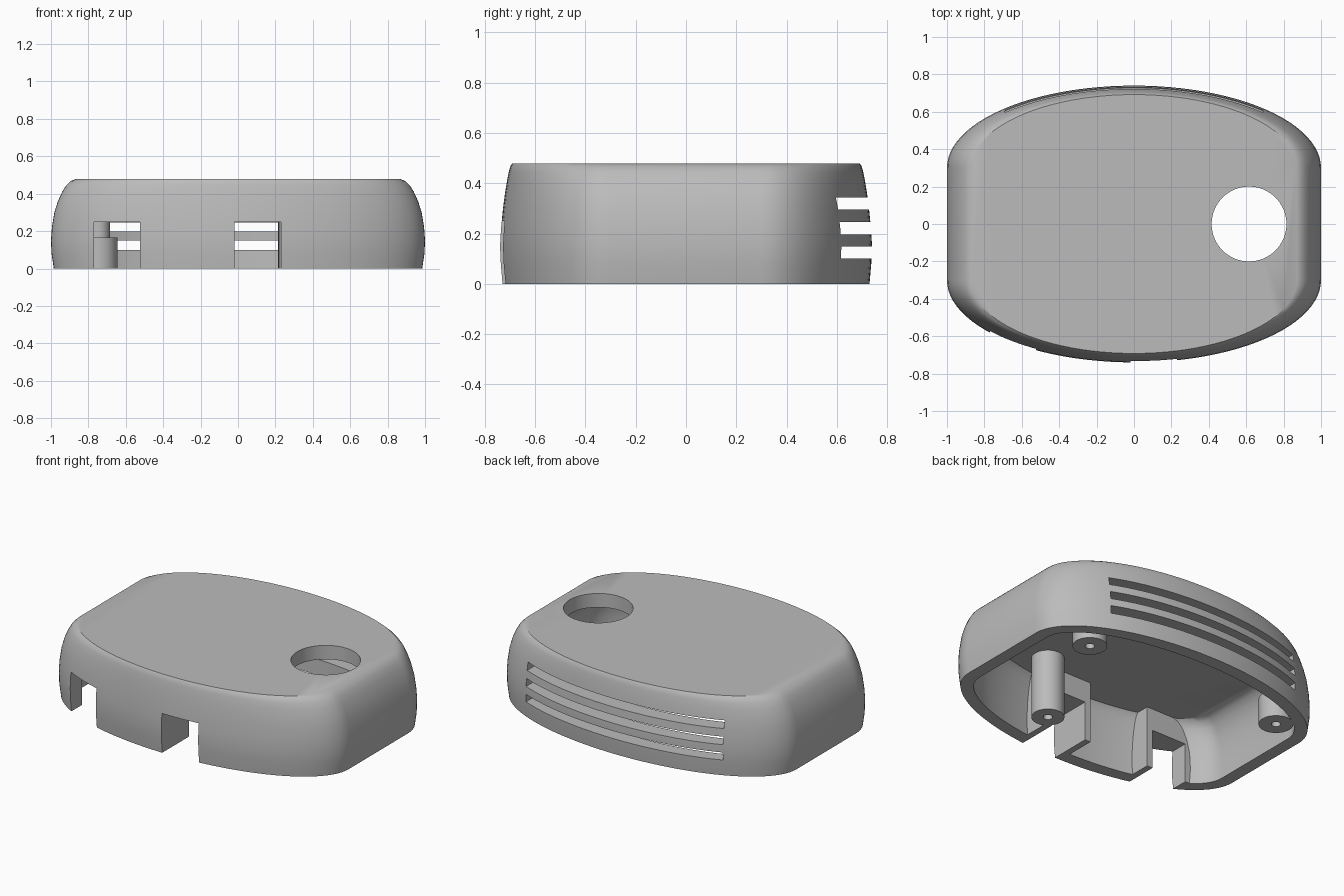
import bpy, bmesh, math

if "Cube" in bpy.data.objects:
    bpy.data.objects.remove(bpy.data.objects["Cube"], do_unlink=True)

grey = bpy.data.materials.new("plain grey plastic")
grey.use_nodes = True
grey.diffuse_color = (0.5, 0.5, 0.5, 1)
grey.node_tree.nodes["Principled BSDF"].inputs["Base Color"].default_value = (0.5, 0.5, 0.5, 1)


def finish(name, bm):
    bmesh.ops.recalc_face_normals(bm, faces=bm.faces)
    mesh = bpy.data.meshes.new(name)
    bm.to_mesh(mesh)
    bm.free()
    mesh.materials.append(grey)
    obj = bpy.data.objects.new(name, mesh)
    bpy.context.collection.objects.link(obj)
    return obj


def outline(half_x, flat_y, bulge, steps=48):
    """Straight sides joined by a half ellipse at the front and the back."""
    pts = []
    for side in (1, -1):
        for i in range(steps + 1):
            a = math.pi * i / steps
            pts.append((side * half_x * math.cos(a), side * (flat_y + bulge * math.sin(a))))
    return pts


def loft(name, half_x, flat_y, bulge, profile):
    """Stack outlines by (height, inset in x, inset in y) and cap both ends."""
    bm = bmesh.new()
    rings = []
    for z, dx, dy in profile:
        rings.append([bm.verts.new((x, y, z)) for x, y in outline(half_x - dx, flat_y, bulge - dy)])
    for low, high in zip(rings, rings[1:]):
        for i in range(len(low)):
            j = (i + 1) % len(low)
            bm.faces.new((low[i], low[j], high[j], high[i]))
    bm.faces.new(rings[0][::-1])
    bm.faces.new(rings[-1])
    return finish(name, bm)


def box(name, x0, x1, y0, y1, z0, z1):
    bm = bmesh.new()
    bmesh.ops.create_cube(bm, size=1)
    for v in bm.verts:
        v.co = ((x0 + x1) / 2 + v.co.x * (x1 - x0),
                (y0 + y1) / 2 + v.co.y * (y1 - y0),
                (z0 + z1) / 2 + v.co.z * (z1 - z0))
    return finish(name, bm)


def cylinder(name, x, y, radius, z0, z1, sides=40):
    bm = bmesh.new()
    bmesh.ops.create_cone(bm, cap_ends=True, segments=sides, radius1=radius,
                          radius2=radius, depth=z1 - z0)
    bmesh.ops.translate(bm, verts=bm.verts, vec=(x, y, (z0 + z1) / 2))
    return finish(name, bm)


def cut(target, cutter):
    """Subtract the cutter, then discard it."""
    mod = target.modifiers.new("cut", 'BOOLEAN')
    mod.operation = 'DIFFERENCE'
    mod.solver = 'EXACT'
    mod.object = cutter
    bpy.ops.object.select_all(action='DESELECT')
    bpy.context.view_layer.objects.active = target
    target.select_set(True)
    bpy.ops.object.modifier_apply(modifier=mod.name)
    bpy.data.objects.remove(cutter, do_unlink=True)


# Outer body with barrelled sides and a soft upper edge
cover = loft("enclosure_cover", 1.0, 0.30, 0.44, [
    (0, .015, .01), (.08, .003, .003), (.15, 0, 0), (.22, .005, .004),
    (.30, .018, .012), (.36, .037, .02), (.41, .06, .028),
    (.445, .082, .035), (.467, .105, .041), (.478, .13, .048)])

# Hollow inside
cavity = loft("cavity", .91, 0.30, 0.35, [
    (-.05, .008, .006), (.1, 0, 0), (.2, .004, .004), (.28, .02, .014),
    (.34, .045, .025), (.375, .075, .035), (.39, .105, .045)])

# Solid blocks around the connector openings stay inside the hollow
NOTCHES = [(-.77, -.525), (-.02, .23)]
for x0, x1 in NOTCHES:
    cut(cavity, box("connector_block", x0 - .04, x1 + .04, -1, -.46, -.2, .6))

# Screw posts: the two at the back are wider at the foot
POSTS = [(.31, -.40, False), (.65, .38, True), (-.745, .38, True)]
for x, y, stepped in POSTS:
    cut(cavity, cylinder("post", x, y, .06 if stepped else .095, -.2, .6))
    if stepped:
        cut(cavity, cylinder("post_foot", x, y, .1, -.2, .165))

cut(cover, cavity)

# Connector openings at the front
for x0, x1 in NOTCHES:
    cut(cover, box("notch", x0, x1, -1, -.44, -.1, .25))

# Three vent slots at the back
for z in (.1, .197, .295):
    cut(cover, box("vent", -.69, .69, .5, 1, z, z + .049))

# Round opening in the top
cut(cover, cylinder("top_hole", .615, 0, .2, .2, .7, 64))

# Screw holes in the posts
for x, y, stepped in POSTS:
    cut(cover, cylinder("screw_hole", x, y, .027, -.1, .3, 20))

bpy.ops.object.select_all(action='DESELECT')
bpy.context.view_layer.objects.active = cover
cover.select_set(True)
bpy.ops.object.shade_smooth_by_angle(angle=math.radians(30))
